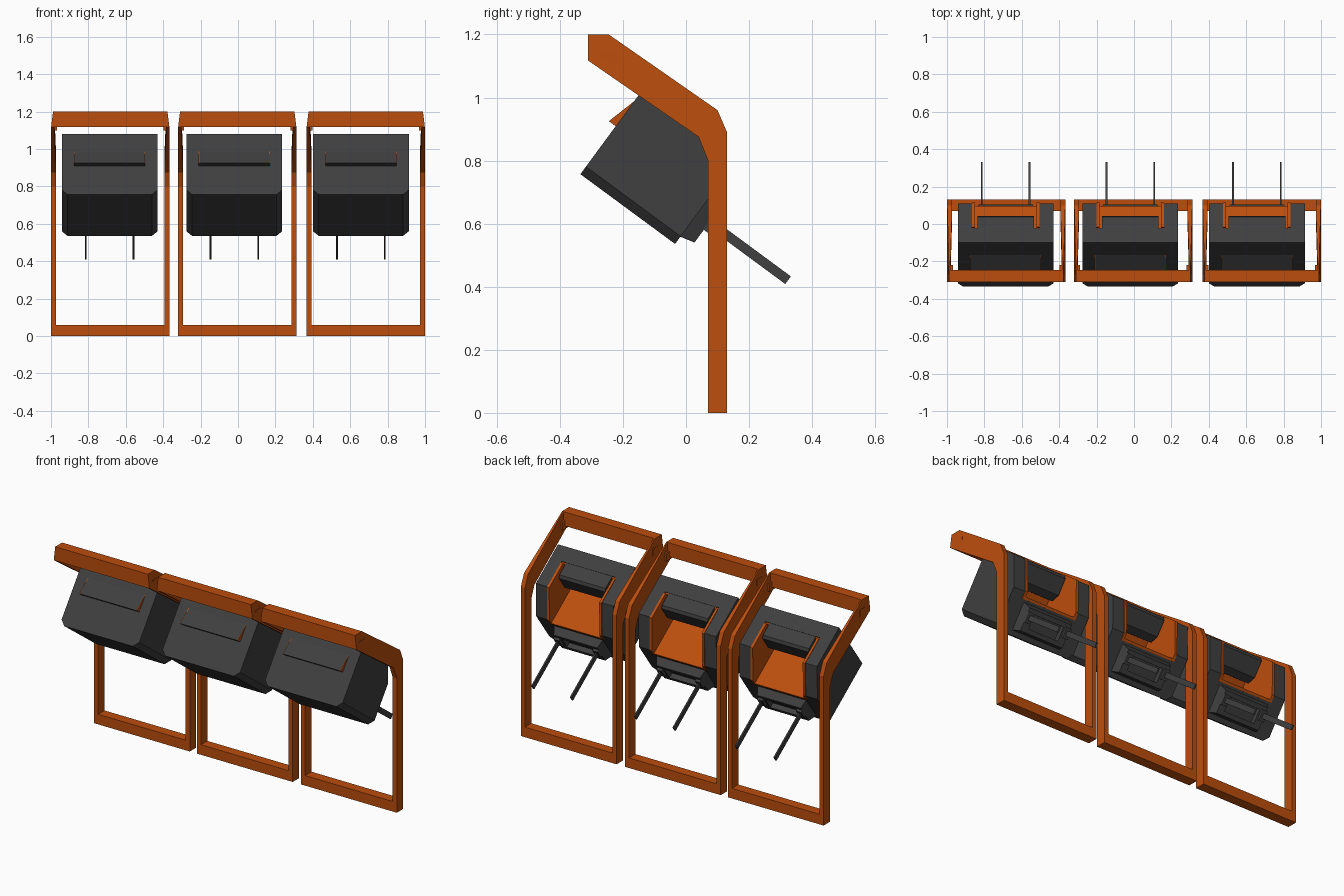
import bpy, bmesh
from mathutils import Vector

if "Cube" in bpy.data.objects:
    bpy.data.objects.remove(bpy.data.objects["Cube"])


def material(name, col):
    m = bpy.data.materials.new(name)
    m.diffuse_color = (*col, 1)
    m.use_nodes = True
    m.node_tree.nodes["Principled BSDF"].inputs["Base Color"].default_value = m.diffuse_color
    return m


ORANGE = material("orange", (0.50, 0.075, 0.004))
DARK = material("charcoal", (0.05, 0.05, 0.05))

# Tilted pod axes in the y-z plane: u runs back and down, v runs up and back
U, V, ORIGIN = Vector((0, 0.805, -0.593)), Vector((0, 0.593, 0.805)), Vector((0, -0.335, 0.757))


def upright(x, a, b):
    return Vector((x, a, b))


def tilted(x, a, b):
    return ORIGIN + U * a + V * b + Vector((x, 0, 0))


def prism(name, profile, x0, x1, mat, place=tilted, taper=0.0, bevel=None, offset=0.03):
    """Sweep a side profile from x0 to x1; taper shrinks nothing but the marked x span."""
    bm = bmesh.new()
    rows = [[bm.verts.new(place(x, a, b)) for a, b in profile] for x in (x0, x1)]
    n = len(profile)
    bm.faces.new(rows[0])
    bm.faces.new(rows[1][::-1])
    long_edges = {}
    for i in range(n):
        j = (i + 1) % n
        bm.faces.new((rows[0][i], rows[1][i], rows[1][j], rows[0][j]))
        long_edges[i] = [bm.edges.get((r[i], r[j])) for r in rows]
    if bevel:
        edges = [e for i in bevel for e in long_edges[i]]
        bmesh.ops.bevel(bm, geom=edges, offset=offset, segments=1, affect='EDGES')
    bmesh.ops.recalc_face_normals(bm, faces=bm.faces)
    me = bpy.data.meshes.new(name)
    bm.to_mesh(me)
    bm.free()
    me.materials.append(mat)
    ob = bpy.data.objects.new(name, me)
    bpy.context.collection.objects.link(ob)
    return ob


def box(name, x0, x1, a0, a1, b0, b1, mat, place=tilted):
    return prism(name, [(a0, b0), (a1, b0), (a1, b1), (a0, b1)], x0, x1, mat, place)


def cut(ob, cutter):
    mod = ob.modifiers.new("cut", 'BOOLEAN')
    mod.object, mod.solver = cutter, 'EXACT'
    bpy.context.view_layer.objects.active = ob
    bpy.ops.object.modifier_apply(modifier=mod.name)
    bpy.data.objects.remove(cutter)


def frame(c):
    h, t = 0.316, 0.027
    leg = [(0.07, 0), (0.13, 0), (0.13, 0.89), (0.10, 0.96), (-0.245, 1.2),
           (-0.31, 1.2), (-0.31, 1.117), (0.04, 0.875), (0.07, 0.80)]
    # Bent side legs, thinner toward the front end
    for s in (-1, 1):
        ob = prism("frame_leg", leg, c + s * h, c + s * (h - t), ORANGE, upright)
        for v in ob.data.vertices:
            inner = abs(v.co.x - c) < h - t / 2
            if v.co.y < -0.2 and inner:
                v.co.x += s * 0.01
            if v.co.z > 1.19 and not inner:
                v.co.x -= s * 0.01
        # Corner gusset under the top bar
        box("frame_gusset", c + s * (h - 0.005), c + s * (h - 0.03), -0.27, -0.22, 1.10, 1.15, ORANGE, upright)
    w = h - 0.012
    box("frame_top_bar", c - w, c + w, -0.31, -0.245, 1.117, 1.2, ORANGE, upright)
    box("frame_bottom_bar", c - w, c + w, 0.07, 0.13, 0, 0.06, ORANGE, upright)


def pod(c):
    h = 0.256
    # Shell with chamfered lower edges and an open recess at the upper back
    shell = prism("pod_shell", [(0, 0), (0.373, 0), (0.373, 0.24), (0.258, 0.40), (0, 0.40)],
                  c - h, c + h, DARK, bevel=[0])
    cut(shell, box("recess_cutter", c - 0.18, c + 0.18, 0.09, 0.6, 0.20, 0.6, DARK))

    # Orange lining of the recess: floor, front wall, side walls
    box("lining_floor", c - 0.18, c + 0.18, 0.09, 0.378, 0.20, 0.215, ORANGE)
    box("lining_wall", c - 0.18, c + 0.18, 0.09, 0.10, 0.215, 0.395, ORANGE)
    side = [(0.10, 0.215), (0.378, 0.215), (0.378, 0.243), (0.263, 0.403), (0.10, 0.403)]
    for s in (-1, 1):
        prism("lining_side", side, c + s * 0.18, c + s * 0.165, ORANGE)
    # Block inside the recess
    prism("recess_block", [(0.08, 0.25), (0.15, 0.25), (0.185, 0.29), (0.185, 0.385), (0.17, 0.398), (0.08, 0.398)],
          c - 0.152, c + 0.152, DARK)

    # Front visor with orange ends
    visor = [(0.005, 0.305), (-0.027, 0.189), (0.005, 0.189)]
    prism("visor", visor, c - 0.187, c + 0.187, DARK)
    for s in (-1, 1):
        prism("visor_end", visor, c + s * 0.186, c + s * 0.19, ORANGE)

    # Raised rear bracket with a shallow pocket
    ob = prism("rear_bracket", [(0.36, 0.025), (0.42, 0.04), (0.42, 0.17), (0.36, 0.19)], c - 0.165, c + 0.165, DARK)
    for v in ob.data.vertices:
        if v.co.z < tilted(0, 0.40, (v.co - ORIGIN).dot(V)).z:
            v.co.x = c + (v.co.x - c) * 0.87
    cut(ob, box("pocket_cutter", c - 0.10, c + 0.10, 0.39, 0.5, 0.065, 0.145, DARK))
    # Thin rods pointing back
    for s in (-1, 1):
        box("rear_rod", c + s * 0.123, c + s * 0.132, 0.37, 0.73, 0.105, 0.135, DARK)
        box("rod_socket", c + s * 0.11, c + s * 0.145, 0.40, 0.435, 0.09, 0.15, DARK)


for frame_x, pod_x in ((-0.683, -0.686), (-0.004, -0.020), (0.683, 0.657)):
    frame(frame_x)
    pod(pod_x)
